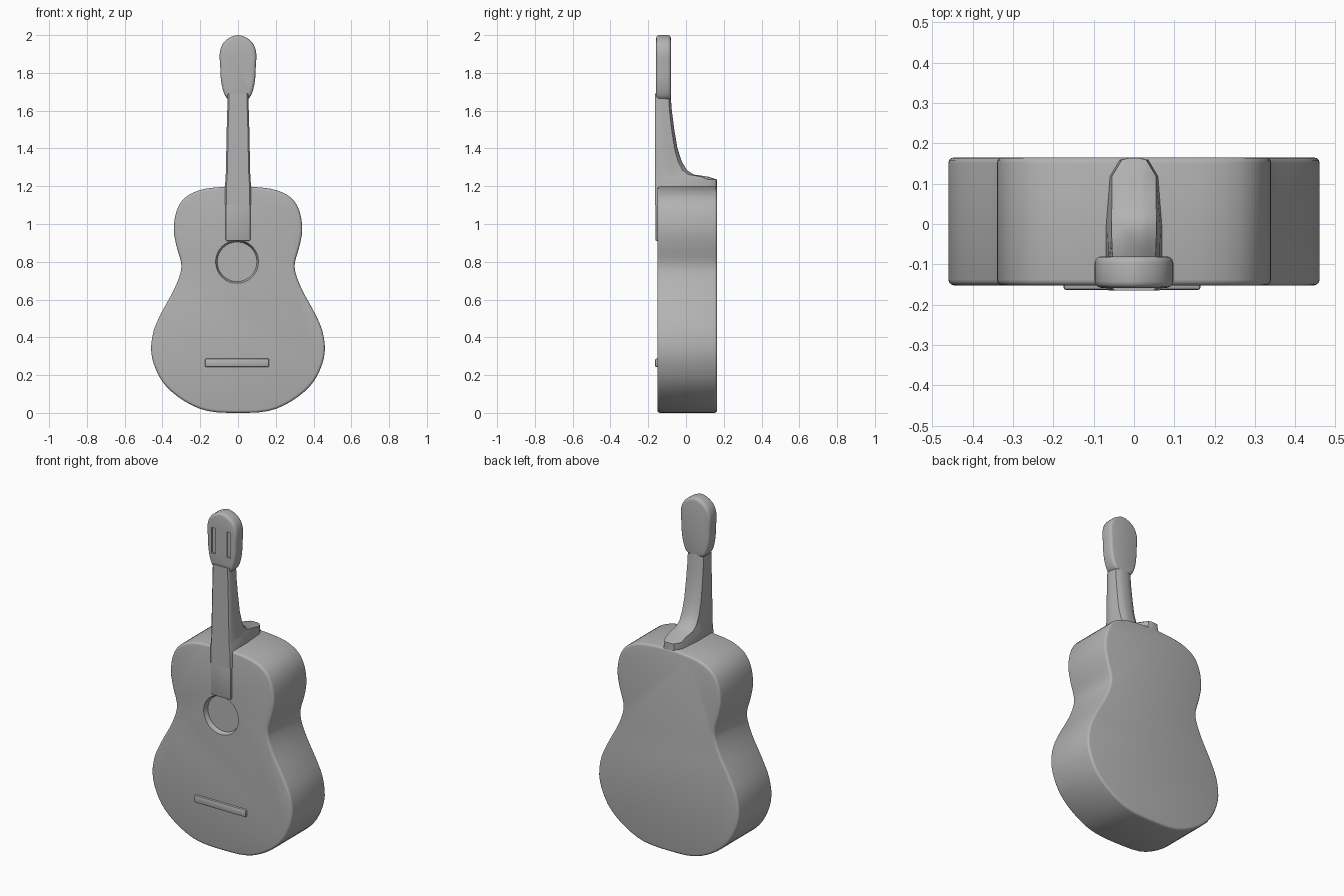
import bpy, bmesh, math
from mathutils import Vector

cube = bpy.data.objects.get("Cube")
if cube:
    bpy.data.objects.remove(cube, do_unlink=True)

# Single clay-grey colour
grey = bpy.data.materials.new("plain grey")
grey.use_nodes = True
colour = (0.45, 0.45, 0.45, 1)
grey.diffuse_color = colour
grey.node_tree.nodes["Principled BSDF"].inputs["Base Color"].default_value = colour


def make_object(name, bm):
    bmesh.ops.recalc_face_normals(bm, faces=bm.faces)
    mesh = bpy.data.meshes.new(name)
    bm.to_mesh(mesh)
    bm.free()
    mesh.materials.append(grey)
    ob = bpy.data.objects.new(name, mesh)
    bpy.context.collection.objects.link(ob)
    return ob


def activate(ob):
    bpy.ops.object.select_all(action='DESELECT')
    ob.select_set(True)
    bpy.context.view_layer.objects.active = ob


def bevel(ob, width, segments=3):
    mod = ob.modifiers.new("Bevel", 'BEVEL')
    mod.width, mod.segments = width, segments
    mod.limit_method, mod.angle_limit = 'ANGLE', math.radians(40)
    activate(ob)
    bpy.ops.object.modifier_apply(modifier=mod.name)


def cut(ob, cutter):
    cutter.hide_render = True
    mod = ob.modifiers.new("Cut", 'BOOLEAN')
    mod.operation, mod.object, mod.solver = 'DIFFERENCE', cutter, 'EXACT'
    activate(ob)
    bpy.ops.object.modifier_apply(modifier=mod.name)
    bpy.data.objects.remove(cutter, do_unlink=True)


def smooth(ob, degrees=35):
    activate(ob)
    bpy.ops.object.shade_smooth_by_angle(angle=math.radians(degrees))


def spline(points, steps):
    """Catmull-Rom curve through a half outline that starts and ends on x = 0."""
    pts = [Vector(p) for p in points]
    flip = lambda p: Vector((-p.x, p.y))
    pts = [flip(pts[1])] + pts + [flip(pts[-2])]
    out = []
    for a, b, c, d in zip(pts, pts[1:], pts[2:], pts[3:]):
        for i in range(steps):
            t = i / steps
            out.append(0.5 * (2 * b + (c - a) * t + (2 * a - 5 * b + 4 * c - d) * t * t
                              + (3 * b - a - 3 * c + d) * t ** 3))
    return out + [pts[-2]]


def slab(name, half, y_front, y_back):
    """Mirrored (x, z) half outline, extruded from front to back."""
    outline = half + [Vector((-p.x, p.y)) for p in reversed(half[1:-1])]
    bm = bmesh.new()
    face = bm.faces.new([bm.verts.new((p.x, y_front, p.y)) for p in outline])
    ext = bmesh.ops.extrude_face_region(bm, geom=[face])
    moved = [v for v in ext["geom"] if isinstance(v, bmesh.types.BMVert)]
    bmesh.ops.translate(bm, verts=moved, vec=(0, y_back - y_front, 0))
    return make_object(name, bm)


def box(name, centre, size):
    bm = bmesh.new()
    bmesh.ops.create_cube(bm, size=1)
    bmesh.ops.scale(bm, verts=bm.verts, vec=size)
    bmesh.ops.translate(bm, verts=bm.verts, vec=centre)
    return make_object(name, bm)


# Body: waisted outline with rounded rims
body_half = [(0, 0), (0.16, 0.01), (0.28, 0.06), (0.38, 0.14), (0.435, 0.23), (0.46, 0.33),
             (0.445, 0.44), (0.4, 0.54), (0.34, 0.65), (0.305, 0.74), (0.302, 0.8),
             (0.325, 0.88), (0.34, 0.97), (0.325, 1.07), (0.28, 1.14), (0.2, 1.18),
             (0.1, 1.195), (0, 1.2)]
body = slab("body", spline(body_half, 3), -0.152, 0.165)
bevel(body, 0.014)

# Sound hole: shallow tapered recess
bm = bmesh.new()
bmesh.ops.create_cone(bm, cap_ends=True, segments=32, radius1=0.105, radius2=0.125, depth=0.06)
hole = make_object("sound_hole_cutter", bm)
hole.rotation_euler.x = math.radians(90)
hole.location = (-0.005, -0.155, 0.8)
cut(body, hole)
smooth(body)

# Fingerboard end lying on the body, and the bridge
fingerboard = box("fingerboard", (0, -0.152, 1.06), (0.132, 0.02, 0.3))
bridge = box("bridge", (-0.005, -0.152, 0.265), (0.34, 0.024, 0.045))
for part in (fingerboard, bridge):
    bevel(part, 0.008, 2)
    smooth(part)

# Neck with curved heel: (height, back depth, half width, half width at back)
stations = [(1.1, 0.163, 0.07, 0.035), (1.2, 0.163, 0.07, 0.035), (1.235, 0.163, 0.066, 0.03),
            (1.25, 0.12, 0.065, 0.03), (1.262, 0.04, 0.065, 0.032), (1.285, 0.005, 0.064, 0.033),
            (1.33, -0.022, 0.063, 0.033), (1.4, -0.045, 0.062, 0.033), (1.5, -0.062, 0.06, 0.033),
            (1.6, -0.075, 0.057, 0.033), (1.69, -0.082, 0.055, 0.035)]
bm = bmesh.new()
rings = []
for z, back, w, wb in stations:
    mid = -0.165 + 0.45 * (back + 0.165)
    half = [(w - 0.008, -0.165), (w, -0.157), (w, mid),
            ((w + wb) / 2 + 0.007, back - 0.25 * (back - mid)), (wb, back - 0.004), (wb * 0.5, back)]
    ring = half + [(-x, y) for x, y in reversed(half)]
    rings.append([bm.verts.new((x, y, z)) for x, y in ring])
for low, high in zip(rings, rings[1:]):
    for i in range(len(low)):
        j = (i + 1) % len(low)
        bm.faces.new((low[i], low[j], high[j], high[i]))
bm.faces.new(rings[0])
bm.faces.new(rings[-1])
smooth(make_object("neck", bm), 45)

# Headstock with two shallow tuner slots
head_half = [(0, 1.655), (0.05, 1.66), (0.075, 1.695), (0.09, 1.76), (0.094, 1.83),
             (0.097, 1.9), (0.083, 1.95), (0.05, 1.983), (0, 2.0)]
head = slab("headstock", spline(head_half, 3), -0.158, -0.08)
bevel(head, 0.016)
for side in (-1, 1):
    cut(head, box("slot_cutter", (side * 0.05, -0.158, 1.825), (0.026, 0.014, 0.15)))
smooth(head)
